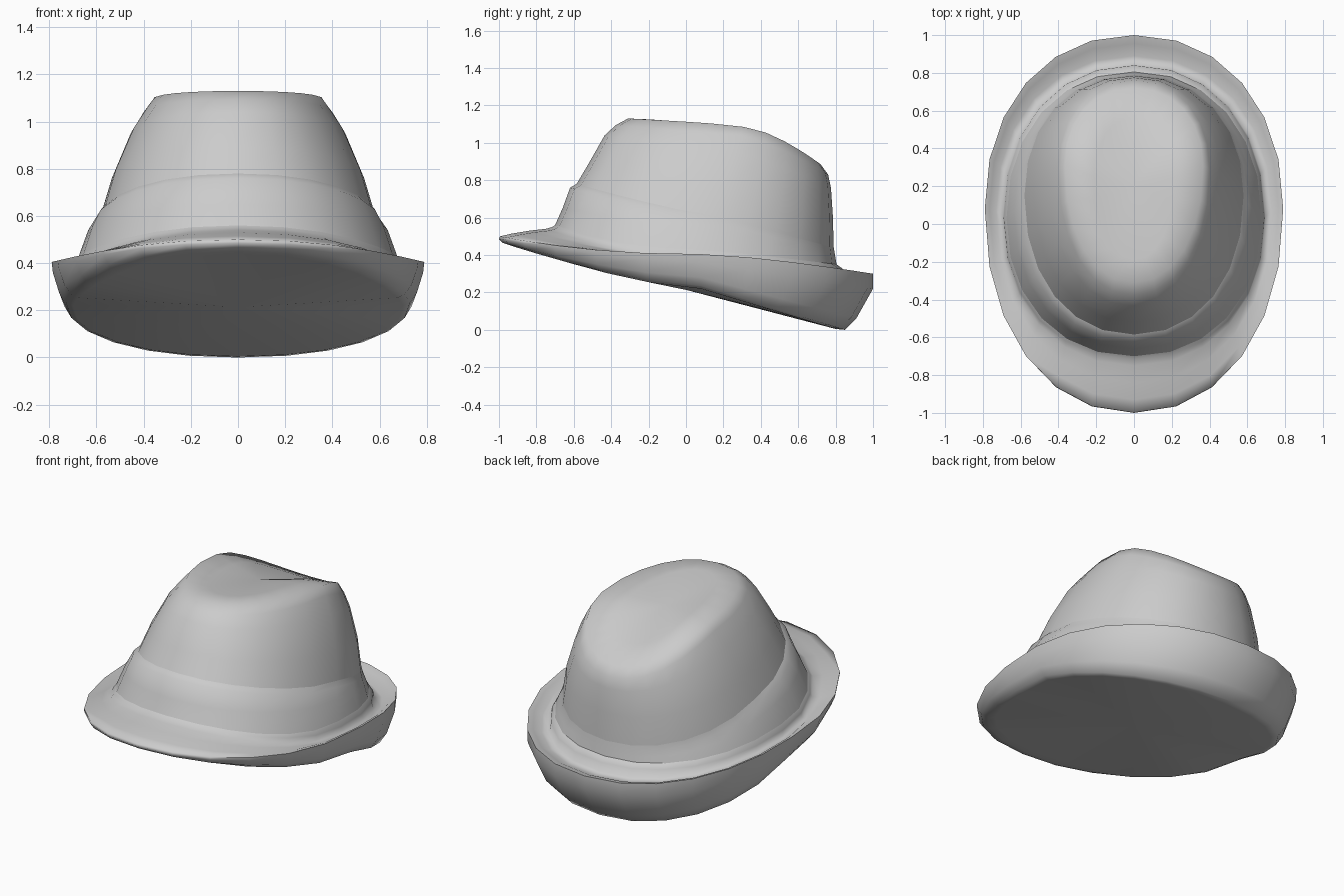
import bpy, bmesh
from math import sin, cos, pi, copysign

N = 24


def soft(v):
    # slightly squared ellipse
    return copysign(abs(v) ** 0.93, v) if abs(v) > 1e-6 else 0.0


def ring(bm, a, yf, yb, yw, zf, zs, zb, pf=1.0, pb=1.0):
    """Egg-shaped loop: half width a, front/back/widest y, front/side/back z."""
    verts = []
    for i in range(N):
        t = 2 * pi * i / N
        s, c = soft(sin(t)), soft(cos(t))
        if c >= 0:
            y, z = yw + (yb - yw) * c, zs + (zb - zs) * c ** pb
        else:
            y, z = yw + (yw - yf) * c, zs + (zf - zs) * (-c) ** pf
        verts.append(bm.verts.new((a * s, y, z)))
    return verts


def loft(name, rings, cap_start=False, cap_end=False):
    bm = bmesh.new()
    loops = [ring(bm, *r) for r in rings]
    for lo, hi in zip(loops, loops[1:]):
        for i in range(N):
            j = (i + 1) % N
            bm.faces.new((lo[j], lo[i], hi[i], hi[j]))
    for use, loop, flip in ((cap_start, loops[0], False), (cap_end, loops[-1], True)):
        if use:
            mid = sum((v.co for v in loop), loop[0].co * 0) / N
            c = bm.verts.new(mid)
            for i in range(N):
                a, b = loop[i], loop[(i + 1) % N]
                bm.faces.new((b, a, c) if flip else (a, b, c))
    me = bpy.data.meshes.new(name)
    bm.to_mesh(me)
    bm.free()
    ob = bpy.data.objects.new(name, me)
    bpy.context.collection.objects.link(ob)
    bpy.ops.object.select_all(action='DESELECT')
    ob.select_set(True)
    bpy.context.view_layer.objects.active = ob
    bpy.ops.object.shade_smooth_by_angle(angle=1.3)
    return ob


# Rings shared by neighbouring parts
band_base = (0.675, -0.70, 0.805, 0.03, 0.56, 0.43, 0.35, 1.8, 1.2)
band_top = (0.58, -0.585, 0.79, 0.15, 0.78, 0.61, 0.44, 1.2)

# Brim: closed tilted underside, rolled-up edge, groove around the crown
loft("brim", [
    (0.70, -0.88, 0.80, 0.08, 0.44, 0.22, 0.005, 1.5),
    (0.73, -0.935, 0.85, 0.08, 0.45, 0.235, 0.0, 1.5),
    (0.76, -0.98, 0.91, 0.08, 0.465, 0.28, 0.06, 1.5),
    (0.785, -1.0, 1.0, 0.08, 0.485, 0.36, 0.22, 1.5),
    (0.79, -0.995, 1.0, 0.08, 0.50, 0.405, 0.30, 2.2, 1.4),
    (0.765, -0.93, 0.955, 0.08, 0.515, 0.395, 0.29, 2.2, 1.4),
    (0.73, -0.84, 0.89, 0.07, 0.53, 0.365, 0.26, 1.6, 1.4),
    (0.695, -0.75, 0.845, 0.04, 0.54, 0.37, 0.27, 1.6, 1.4),
    (0.69, -0.715, 0.84, 0.03, 0.55, 0.40, 0.325, 1.6, 1.2),
    band_base,
], cap_start=True)

# Band: wraps the foot of the crown, taller in front
loft("hat_band", [
    band_base,
    (0.635, -0.66, 0.80, 0.07, 0.65, 0.54, 0.38, 1.3),
    (0.60, -0.62, 0.795, 0.11, 0.76, 0.59, 0.41, 1.2),
    band_top,
])

# Crown: tapers to a sloping teardrop top
loft("crown", [
    band_top,
    (0.535, -0.52, 0.785, 0.20, 0.89, 0.76, 0.61),
    (0.455, -0.435, 0.775, 0.26, 1.04, 0.95, 0.76, 1.0, 1.2),
    (0.40, -0.375, 0.76, 0.29, 1.095, 1.04, 0.83, 1.0, 1.3),
    (0.365, -0.31, 0.72, 0.31, 1.13, 1.085, 0.885, 0.7, 1.5),
    (0.21, -0.19, 0.56, 0.25, 1.125, 1.085, 0.96, 0.8, 1.6),
], cap_end=True)
